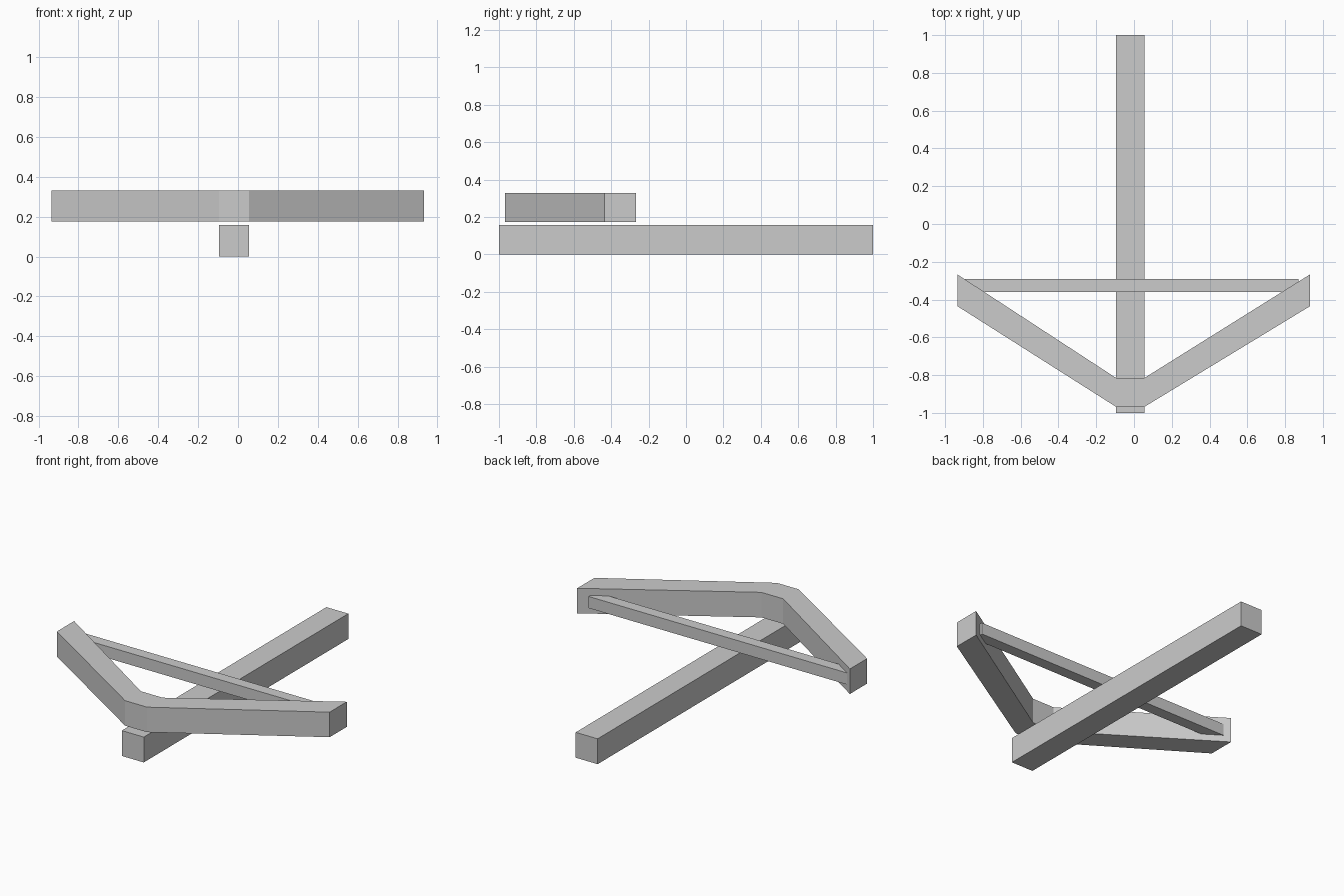
import bpy
import bmesh

cube = bpy.data.objects.get("Cube")
if cube:
    bpy.data.objects.remove(cube, do_unlink=True)

grey = bpy.data.materials.new("light grey")
grey.use_nodes = True
colour = (0.6, 0.6, 0.6, 1)
grey.diffuse_color = colour
grey.node_tree.nodes["Principled BSDF"].inputs["Base Color"].default_value = colour


def slab(name, outline, bottom, top):
    """Extrude a plan outline from bottom to top."""
    bm = bmesh.new()
    base = bm.faces.new([bm.verts.new((x, y, bottom)) for x, y in outline])
    raised = bmesh.ops.extrude_face_region(bm, geom=[base], use_keep_orig=True)
    verts = [v for v in raised["geom"] if isinstance(v, bmesh.types.BMVert)]
    bmesh.ops.translate(bm, verts=verts, vec=(0, 0, top - bottom))
    bmesh.ops.recalc_face_normals(bm, faces=bm.faces)
    mesh = bpy.data.meshes.new(name)
    bm.to_mesh(mesh)
    bm.free()
    mesh.materials.append(grey)
    obj = bpy.data.objects.new(name, mesh)
    bpy.context.collection.objects.link(obj)


def rectangle(x0, x1, y0, y1):
    return [(x0, y0), (x1, y0), (x1, y1), (x0, y1)]


# Long square stock
left, right = -0.095, 0.055
slab("stock", rectangle(left, right, -1, 1), 0, 0.157)

# Swept bow: rear edge, then front edge back again
rear = [(-0.935, -0.267), (left, -0.815), (right, -0.815), (0.932, -0.267)]
front = [(0.932, -0.435), (right, -0.968), (left, -0.968), (-0.935, -0.435)]
slab("bow", rear + front, 0.175, 0.33)

# Thin bar strung between the bow tips
slab("bowstring", rectangle(-0.905, 0.87, -0.36, -0.29), 0.215, 0.287)
